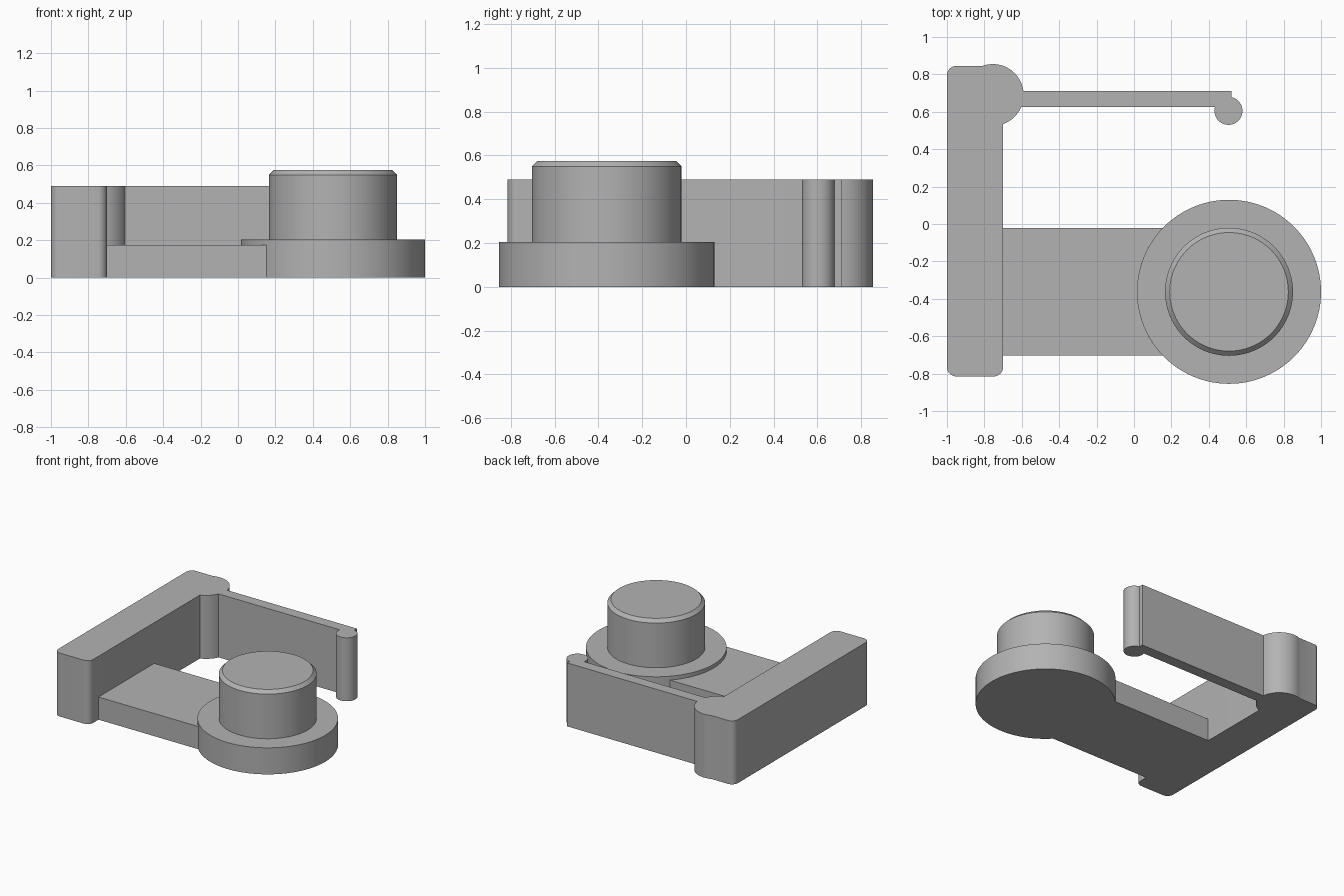
import bpy, bmesh
from math import sin, cos, asin, acos, radians, degrees

cube = bpy.data.objects.get("Cube")
if cube:
    bpy.data.objects.remove(cube, do_unlink=True)

grey = bpy.data.materials.new("plain grey")
grey.use_nodes = True
grey.diffuse_color = (0.45, 0.45, 0.45, 1)
grey.node_tree.nodes["Principled BSDF"].inputs["Base Color"].default_value = grey.diffuse_color


def arc(centre, r, start, end, steps):
    """Points on a circle from start to end, in degrees."""
    angles = [radians(start + (end - start) * i / steps) for i in range(steps + 1)]
    return [(centre[0] + r * cos(a), centre[1] + r * sin(a)) for a in angles]


def finish(name, bm):
    bmesh.ops.recalc_face_normals(bm, faces=bm.faces)
    mesh = bpy.data.meshes.new(name)
    bm.to_mesh(mesh)
    bm.free()
    mesh.materials.append(grey)
    obj = bpy.data.objects.new(name, mesh)
    bpy.context.collection.objects.link(obj)
    bpy.ops.object.select_all(action='DESELECT')
    obj.select_set(True)
    bpy.context.view_layer.objects.active = obj
    bpy.ops.object.shade_smooth_by_angle(angle=radians(30))


def extrude(name, outline, height):
    """Upright prism standing on the ground."""
    bm = bmesh.new()
    face = bm.faces.new([bm.verts.new((x, y, 0)) for x, y in outline])
    geom = bmesh.ops.extrude_face_region(bm, geom=[face], use_keep_orig=True)["geom"]
    top = [v for v in geom if isinstance(v, bmesh.types.BMVert)]
    bmesh.ops.translate(bm, verts=top, vec=(0, 0, height))
    finish(name, bm)


def turn(name, centre, profile, segments=96):
    """Closed solid of rings given as (radius, height)."""
    bm = bmesh.new()
    rings = [[bm.verts.new((x, y, z)) for x, y in arc(centre, r, 0, 360, segments)[:-1]]
             for r, z in profile]
    for low, high in zip(rings, rings[1:]):
        for i in range(segments):
            j = (i + 1) % segments
            bm.faces.new((low[i], low[j], high[j], high[i]))
    bm.faces.new(rings[0])
    bm.faces.new(rings[-1])
    finish(name, bm)


# Rear-hooked clip: wall, round hinge, thin arm and end bead in one outline
left, right, front, back = -1.0, -0.70, -0.815, 0.845
corner = 0.05
hinge, hinge_r = (-0.755, 0.69), 0.165
bead, bead_r = (0.505, 0.605), 0.075
arm_front, arm_back, arm_end = 0.625, 0.71, 0.52


def hinge_angle(y):
    return degrees(asin((y - hinge[1]) / hinge_r))


bead_start = 180 - degrees(asin((arm_front - bead[1]) / bead_r))
bead_stop = 360 + degrees(acos((arm_end - bead[0]) / bead_r))
outline = arc((left + corner, front + corner), corner, 180, 270, 8)
outline += arc((right - corner, front + corner), corner, 270, 360, 8)
outline += arc(hinge, hinge_r, -degrees(acos((right - hinge[0]) / hinge_r)),
               hinge_angle(arm_front), 12)
outline += arc(bead, bead_r, bead_start, bead_stop, 32)
outline.append((arm_end, arm_back))
outline += arc(hinge, hinge_r, hinge_angle(arm_back), 180 - hinge_angle(back), 24)
outline += arc((left + corner, back - corner), corner, 90, 180, 8)
extrude("clip_body", outline, 0.49)

# Flat plate joining the wall to the round base
hub, base_r = (0.508, -0.3625), 0.492
plate_half = 0.34
meet = degrees(asin(plate_half / base_r))
plate = [(right, hub[1] + plate_half), (right, hub[1] - plate_half)]
plate += arc(hub, base_r, 180 + meet, 180 - meet, 24)
extrude("connecting_plate", plate, 0.175)

# Round base and chamfered knob
turn("round_base", hub, [(base_r, 0), (base_r, 0.205)])
turn("knob", hub, [(0.342, 0.205), (0.342, 0.55), (0.317, 0.575)])
